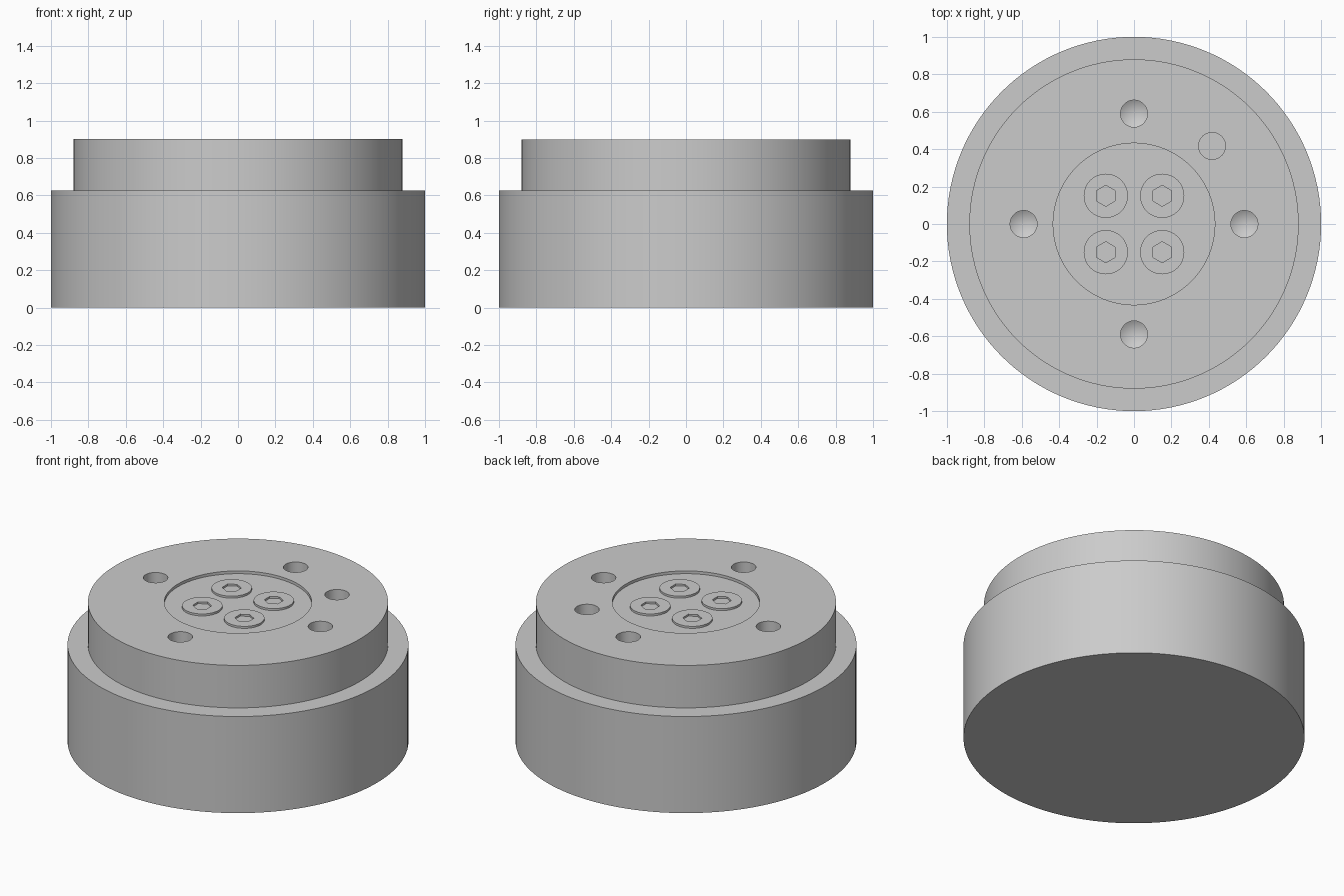
import bpy, bmesh, math
from mathutils import Matrix

cube = bpy.data.objects.get("Cube")
if cube:
    bpy.data.objects.remove(cube, do_unlink=True)

TOP, STEP = 0.9, 0.625
RECESS = TOP - 0.018
HEAD_TOP = TOP - 0.005

grey = bpy.data.materials.new("machined_grey")
grey.use_nodes = True
colour = (0.6, 0.6, 0.6, 1)
grey.diffuse_color = colour
grey.node_tree.nodes["Principled BSDF"].inputs["Base Color"].default_value = colour


def cylinder(name, radius, low, high, x=0, y=0, sides=96, tip=0, turn=0):
    """Upright cylinder; tip adds a drill cone of that depth below it."""
    bm = bmesh.new()

    def ring(z):
        return [bm.verts.new((radius * math.cos(turn + math.tau * i / sides),
                              radius * math.sin(turn + math.tau * i / sides), z))
                for i in range(sides)]

    bottom, top = ring(low), ring(high)
    bm.faces.new(top)
    for i in range(sides):
        j = (i + 1) % sides
        bm.faces.new((bottom[i], bottom[j], top[j], top[i]))
    if tip:
        point = bm.verts.new((0, 0, low - tip))
        for i in range(sides):
            bm.faces.new((point, bottom[(i + 1) % sides], bottom[i]))
    else:
        bm.faces.new(bottom[::-1])
    bm.transform(Matrix.Translation((x, y, 0)))
    mesh = bpy.data.meshes.new(name)
    bm.to_mesh(mesh)
    bm.free()
    mesh.materials.append(grey)
    obj = bpy.data.objects.new(name, mesh)
    bpy.context.collection.objects.link(obj)
    return obj


def select(obj):
    bpy.ops.object.select_all(action='DESELECT')
    obj.select_set(True)
    bpy.context.view_layer.objects.active = obj


def cut(obj, cutter):
    cutter.hide_render = True
    mod = obj.modifiers.new("cut", 'BOOLEAN')
    mod.operation = 'DIFFERENCE'
    mod.solver = 'EXACT'
    mod.object = cutter
    select(obj)
    bpy.ops.object.modifier_apply(modifier=mod.name)
    bpy.data.objects.remove(cutter, do_unlink=True)


def smooth(obj):
    select(obj)
    bpy.ops.object.shade_smooth_by_angle(angle=math.radians(25))


# Wide base drum
smooth(cylinder("base_drum", 1.0, 0, STEP, sides=128))

# Stepped flange with a shallow central recess
flange = cylinder("mounting_flange", 0.88, STEP, TOP, sides=128)
cut(flange, cylinder("recess_cutter", 0.432, RECESS, TOP + 0.1))

# Four drilled holes with conical ends
for k in range(4):
    a = k * math.pi / 2
    cut(flange, cylinder("drill_cutter", 0.072, TOP - 0.2, TOP + 0.1,
                         0.59 * math.cos(a), 0.59 * math.sin(a), 32, tip=0.042))

# Flat-bottomed locating pin hole
cut(flange, cylinder("pin_cutter", 0.072, TOP - 0.15, TOP + 0.1, 0.417, 0.417, 32))
smooth(flange)

# Four socket screws in the recess
for k in range(4):
    a = math.pi / 4 + k * math.pi / 2
    x, y = 0.213 * math.cos(a), 0.213 * math.sin(a)
    screw = cylinder(f"socket_screw_{k + 1}", 0.118, RECESS - 0.03, HEAD_TOP, x, y, 48)
    cut(screw, cylinder("hex_cutter", 0.056, HEAD_TOP - 0.012, TOP + 0.1,
                        x, y, 6, turn=math.pi / 6))
    smooth(screw)
